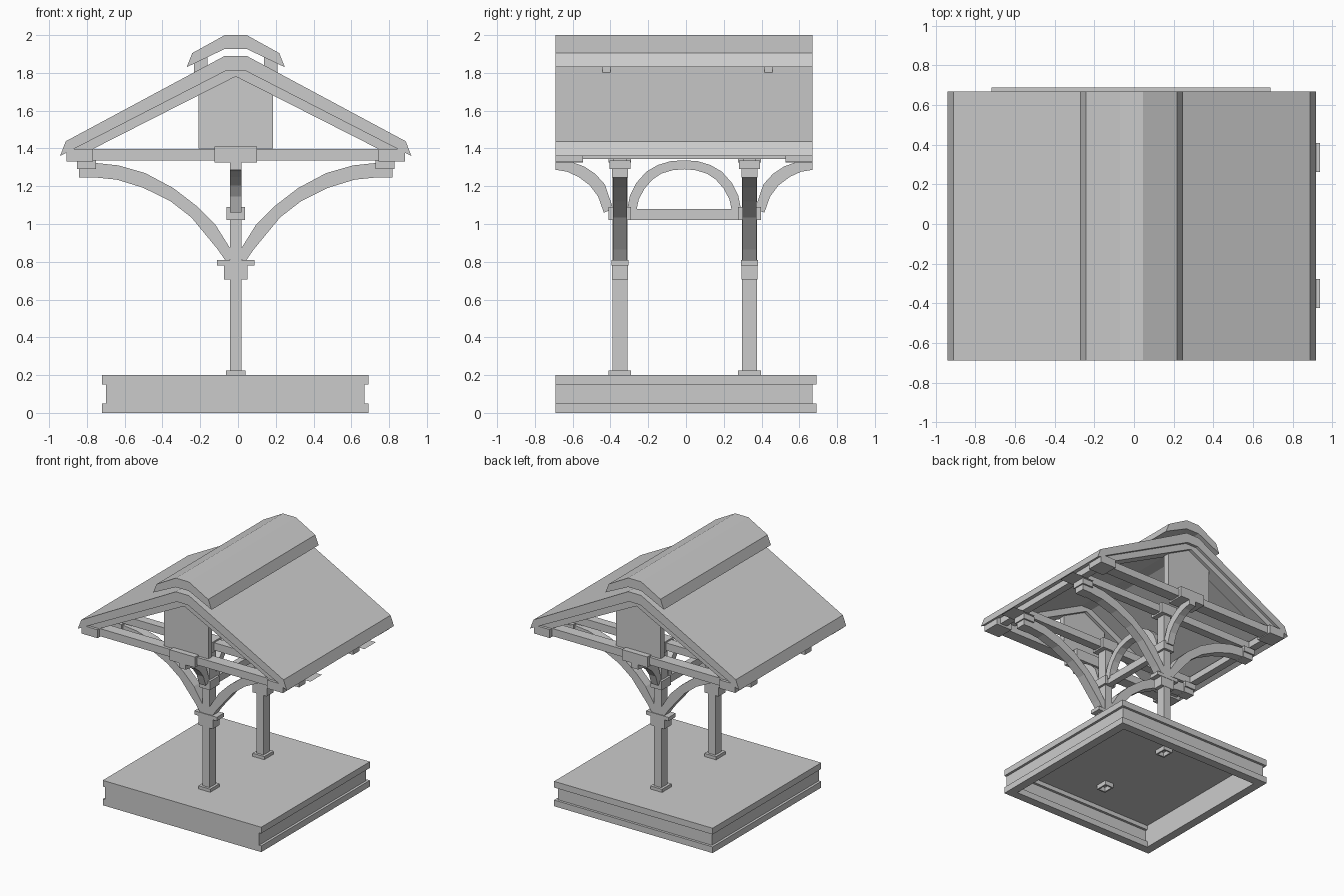
import bpy, bmesh

if "Cube" in bpy.data.objects:
    bpy.data.objects.remove(bpy.data.objects["Cube"])

CX, CY = -0.012, -0.01      # centre line of the frame
POSTS = (-0.35, 0.336)      # y of the two posts


def finish(name, bm):
    bmesh.ops.remove_doubles(bm, verts=bm.verts, dist=1e-5)
    bmesh.ops.recalc_face_normals(bm, faces=bm.faces)
    me = bpy.data.meshes.new(name)
    bm.to_mesh(me)
    bm.free()
    ob = bpy.data.objects.new(name, me)
    bpy.context.collection.objects.link(ob)
    return ob


def prism(name, pts, axis, a, b):
    """Extrude a (u, z) outline along 'x' or 'y' from a to b."""
    bm = bmesh.new()
    at = (lambda u, z, d: (d, u, z)) if axis == 'x' else (lambda u, z, d: (u, d, z))
    lo = [bm.verts.new(at(u, z, a)) for u, z in pts]
    hi = [bm.verts.new(at(u, z, b)) for u, z in pts]
    n = len(pts)
    bm.faces.new(lo)
    bm.faces.new(hi[::-1])
    for i in range(n):
        j = (i + 1) % n
        bm.faces.new((lo[i], hi[i], hi[j], lo[j]))
    return finish(name, bm)


def box(name, x0, x1, y0, y1, z0, z1):
    return prism(name, [(x0, z0), (x1, z0), (x1, z1), (x0, z1)], 'y', y0, y1)


def cbox(name, x, y, w, d, z0, z1):
    return box(name, x - w / 2, x + w / 2, y - d / 2, y + d / 2, z0, z1)


def band(name, outer, inner, axis, a, b):
    """Thick strip between two matching (u, z) curves."""
    bm = bmesh.new()
    at = (lambda p, d: (d, *p)) if axis == 'x' else (lambda p, d: (p[0], d, p[1]))
    rows = [[bm.verts.new(c) for c in (at(o, a), at(i, a), at(i, b), at(o, b))]
            for o, i in zip(outer, inner)]
    for r, s in zip(rows, rows[1:]):
        for k in range(4):
            m = (k + 1) % 4
            bm.faces.new((r[k], r[m], s[m], s[k]))
    bm.faces.new(rows[0])
    bm.faces.new(rows[-1])
    return finish(name, bm)


def mirrored(half, c):
    """Full curve from a half curve that starts on the centre line."""
    return [(c - u, z) for u, z in half[:0:-1]] + [(c + u, z) for u, z in half]


def ring(name, x0, x1, y0, y1, z0, z1, w):
    """Rectangular frame with open middle."""
    bm = bmesh.new()
    rows = []
    for x, y, sx, sy in ((x0, y0, 1, 1), (x1, y0, -1, 1), (x1, y1, -1, -1), (x0, y1, 1, -1)):
        i, j = x + sx * w, y + sy * w
        rows.append([bm.verts.new(c) for c in ((x, y, z0), (i, j, z0), (i, j, z1), (x, y, z1))])
    for n in range(4):
        r, s = rows[n], rows[(n + 1) % 4]
        for k in range(4):
            m = (k + 1) % 4
            bm.faces.new((r[k], r[m], s[m], s[k]))
    return finish(name, bm)


# hollow base with a recessed band on the sides and back
ring("base_lower_band", -0.72, 0.69, -0.69, 0.69, 0, 0.05, 0.07)
ring("base_middle_band", -0.70, 0.67, -0.69, 0.67, 0.05, 0.15, 0.05)
ring("base_upper_band", -0.72, 0.69, -0.69, 0.69, 0.15, 0.2, 0.07)
box("base_deck", -0.66, 0.63, -0.63, 0.63, 0.185, 0.2)

# curves of the wide braces, u measured from the post centre
up = [(0.0, 0.83), (0.035, 0.88), (0.11, 1.0), (0.2, 1.09), (0.33, 1.19), (0.48, 1.27), (0.62, 1.31), (0.76, 1.325)]
low = [(0.05, 0.80), (0.095, 0.865), (0.165, 0.95), (0.235, 1.035), (0.345, 1.12), (0.49, 1.192), (0.63, 1.235), (0.76, 1.248)]

for y in POSTS:
    # posts with foot, bracket and capital
    cbox("post", CX, y, 0.063, 0.08, 0.2, 1.335)
    cbox("post_foot", CX, y, 0.105, 0.12, 0.2, 0.225)
    ring("post_socket", CX - 0.04, CX + 0.04, y - 0.05, y + 0.05, 0.15, 0.19, 0.012)
    cbox("post_bracket_lower", CX, y, 0.125, 0.085, 0.705, 0.78)
    cbox("post_bracket_upper", CX, y, 0.2, 0.09, 0.78, 0.81)
    cbox("post_capital", CX, y, 0.098, 0.12, 1.02, 1.09)
    cbox("post_top_block", CX, y, 0.14, 0.12, 1.325, 1.41)
    cbox("post_tie_beam", CX, y, 1.64, 0.07, 1.337, 1.398)
    for s in (-1, 1):
        # wide curved braces ending in stepped corbels
        band("wide_brace", [(CX + s * u, z) for u, z in up],
             [(CX + s * u, z) for u, z in low], 'y', y - 0.037, y + 0.037)
        cbox("corbel_lower", CX + s * 0.785, y, 0.09, 0.085, 1.245, 1.29)
        cbox("corbel_upper", CX + s * 0.79, y, 0.10, 0.11, 1.29, 1.335)
    # flat plates under the right eave
    bm = bmesh.new()
    bm.faces.new([bm.verts.new((px, py, 1.335)) for px, py in
                  ((0.74, y - 0.073), (0.94, y - 0.073), (0.94, y + 0.073), (0.74, y + 0.073))])
    finish("eave_plate", bm)

# lengthwise bracing: centre arch, end braces, connecting rail
bx0, bx1 = CX - 0.03, CX + 0.03
box("post_rail", CX - 0.025, CX + 0.025, POSTS[0], POSTS[1], 1.02, 1.08)
band("centre_arch",
     mirrored([(0, 1.337), (0.07, 1.333), (0.14, 1.312), (0.2, 1.277), (0.255, 1.215), (0.287, 1.15), (0.305, 1.06)], CY),
     mirrored([(0, 1.29), (0.06, 1.285), (0.12, 1.267), (0.168, 1.235), (0.21, 1.187), (0.24, 1.13), (0.255, 1.06)], CY),
     'x', bx0, bx1)
for s in (-1, 1):
    o = [(0.68, 1.335), (0.60, 1.33), (0.53, 1.305), (0.47, 1.265), (0.42, 1.21), (0.375, 1.08)]
    i = [(0.68, 1.287), (0.62, 1.277), (0.56, 1.25), (0.5, 1.205), (0.455, 1.145), (0.425, 1.06)]
    band("end_brace", [(CY + s * u, z) for u, z in o], [(CY + s * u, z) for u, z in i], 'x', bx0, bx1)

# gable trusses with blocks, rafters and a centre panel
for s in (-1, 1):
    y = CY + s * 0.608
    cbox("gable_tie_beam", CX, y, 1.6, 0.09, 1.337, 1.398)
    cbox("gable_centre_block", CX, y, 0.225, 0.144, 1.325, 1.41)
    band("gable_rafter", mirrored([(0, 1.812), (0.05, 1.812), (0.87, 1.392)], CX),
         mirrored([(0, 1.78), (0.012, 1.775), (0.77, 1.39)], CX), 'y', y - 0.05, y + 0.05)
    prism("gable_panel", [(CX - 0.198, 1.40), (CX + 0.198, 1.40), (CX + 0.198, 1.70),
                          (CX, 1.795), (CX - 0.198, 1.70)], 'y', y - 0.025, y + 0.025)
    for t in (-1, 1):
        cbox("corner_block", CX + t * 0.825, y, 0.14, 0.144, 1.33, 1.398)
    cbox("eave_purlin", CX + s * 0.83, CY, 0.06, 1.3, 1.345, 1.398)

# main roof and raised ridge cap
band("roof", mirrored([(0, 1.89), (0.058, 1.89), (0.90, 1.438)], CX),
     mirrored([(0, 1.812), (0.05, 1.812), (0.93, 1.36)], CX), 'y', CY - 0.68, CY + 0.68)
band("ridge_cap", mirrored([(0, 2.0), (0.058, 2.0), (0.23, 1.905)], CX),
     mirrored([(0, 1.927), (0.058, 1.927), (0.26, 1.83)], CX), 'y', CY - 0.68, CY + 0.68)
for y in (-0.42, 0.437):
    for s in (-1, 1):
        prism("cap_support", [(CX + s * u, z) for u, z in
                              ((0.15, 1.80), (0.222, 1.80), (0.222, 1.865), (0.15, 1.90))],
              'y', y - 0.021, y + 0.021)
